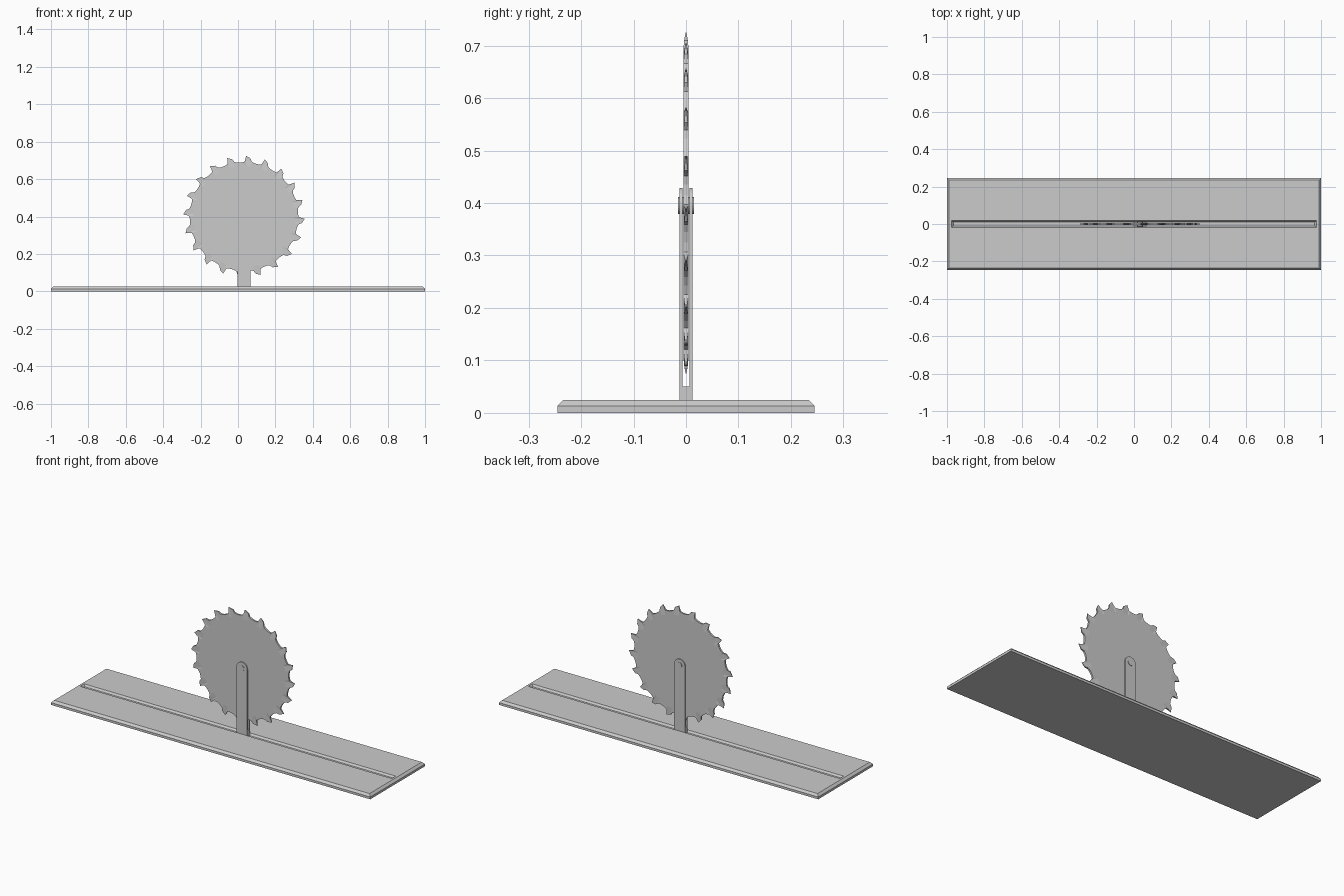
import bpy, bmesh, math

if "Cube" in bpy.data.objects:
    bpy.data.objects.remove(bpy.data.objects["Cube"])

CX, AXLE_Z = 0.032, 0.395

steel = bpy.data.materials.new("light_grey")
steel.diffuse_color = (0.6, 0.6, 0.6, 1)
steel.use_nodes = True
steel.node_tree.nodes["Principled BSDF"].inputs["Base Color"].default_value = steel.diffuse_color


def finish(bm, name):
    bmesh.ops.recalc_face_normals(bm, faces=bm.faces)
    me = bpy.data.meshes.new(name)
    bm.to_mesh(me)
    bm.free()
    me.materials.append(steel)
    ob = bpy.data.objects.new(name, me)
    bpy.context.collection.objects.link(ob)
    return ob


def loft(name, rings):
    """Skin a stack of equal-length rings and cap both ends."""
    bm = bmesh.new()
    loops = [[bm.verts.new(p) for p in ring] for ring in rings]
    n = len(loops[0])
    for a, b in zip(loops, loops[1:]):
        for i in range(n):
            j = (i + 1) % n
            bm.faces.new((a[i], a[j], b[j], b[i]))
    bm.faces.new(loops[0])
    bm.faces.new(loops[-1])
    return finish(bm, name)


def rect(x, y, z):
    return [(-x, -y, z), (x, -y, z), (x, y, z), (-x, y, z)]


def plate(name, outline, y0, y1):
    """Extrude an x-z outline between two y values."""
    return loft(name, [[(x, y, z) for x, z in outline] for y in (y0, y1)])


def circle(r, n):
    return [(CX + r * math.cos(2 * math.pi * i / n),
             AXLE_Z + r * math.sin(2 * math.pi * i / n)) for i in range(n)]


# Base board with chamfered top edge and a long groove
loft("base", [rect(1, 0.245, 0), rect(1, 0.245, 0.013), rect(0.988, 0.234, 0.025),
              rect(0.976, 0.018, 0.025), rect(0.966, 0.010, 0.014)])

# Fork: two round-topped prongs joined by a solid foot
R = 0.034
arc = [(CX + R * math.cos(math.pi * i / 16), AXLE_Z + R * math.sin(math.pi * i / 16))
       for i in range(17)]
prong = [(CX - R, 0.05), (CX + R, 0.05)] + arc
for side, s in (("front", -1), ("back", 1)):
    plate(side + "_prong", prong, s * 0.007, s * 0.0125)
plate("fork_foot", [(CX - R, 0.014), (CX + R, 0.014), (CX + R, 0.05), (CX - R, 0.05)],
      -0.0125, 0.0125)

# Axle pin through the fork
plate("axle", circle(0.016, 24), -0.015, 0.015)

# Saw blade: 20 hooked teeth, (angle offset, radius, half thickness) per tooth
BLADE_Z = 0.40
TOOTH = [(0, 0.325, 0.0008), (-4.5, 0.312, 0.0035), (-6.0, 0.296, 0.005),
         (-9.0, 0.290, 0.005), (-13.0, 0.289, 0.005), (-16.5, 0.293, 0.005),
         (-17.2, 0.304, 0.004)]
front, back = [], []
for k in range(20):
    for da, r, t in TOOTH:
        a = math.radians(88 - 18 * k + da)
        x, z = CX + r * math.cos(a), BLADE_Z + r * math.sin(a)
        front.append((x, -t, z))
        back.append((x, t, z))


def disc(y, r=0.27):
    """Flat inner disc matching the tooth points."""
    out = []
    for x, _, z in front:
        a = math.atan2(z - BLADE_Z, x - CX)
        out.append((CX + r * math.cos(a), y, BLADE_Z + r * math.sin(a)))
    return out


loft("saw_blade", [disc(-0.005), front, back, disc(0.005)])
